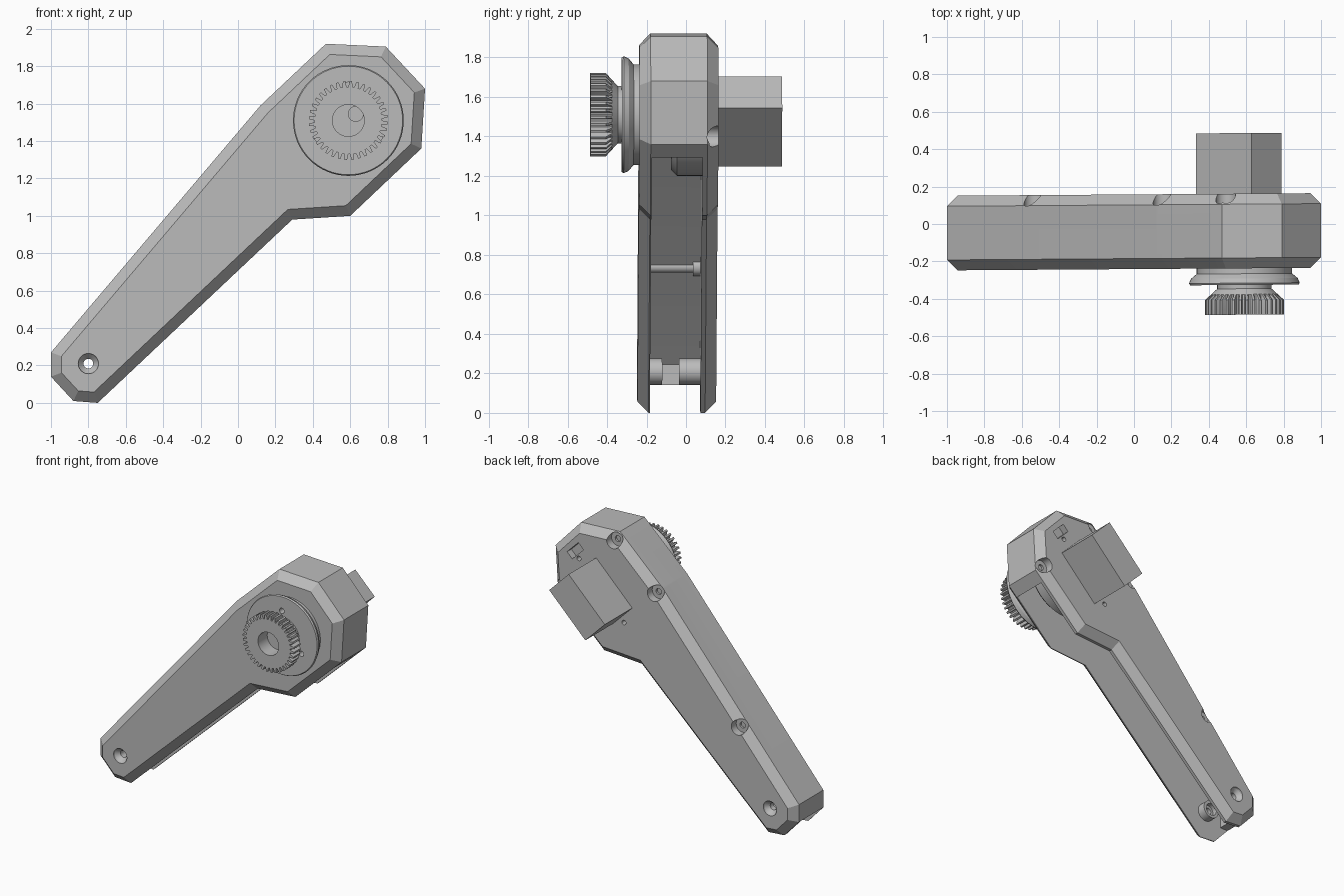
import bpy, bmesh
from math import sin, cos, pi, radians
from mathutils import Vector

old = bpy.data.objects.get("Cube")
if old:
    bpy.data.objects.remove(old, do_unlink=True)

grey = bpy.data.materials.new("plain grey")
grey.use_nodes = True
COLOUR = (0.5, 0.5, 0.5, 1)
grey.diffuse_color = COLOUR
grey.node_tree.nodes["Principled BSDF"].inputs["Base Color"].default_value = COLOUR

LEAN = 0.007          # the arm leans slightly in y along its length
parts = []


# ---- helpers: 2D outlines in (x, z), lofted along y ----
def circle(centre, r, n=40):
    return [(centre[0] + r * cos(2 * pi * i / n), centre[1] + r * sin(2 * pi * i / n))
            for i in range(n)]


def rect(centre, length, width, angle):
    c, s = cos(radians(angle)), sin(radians(angle))
    corners = [(-1, -1), (1, -1), (1, 1), (-1, 1)]
    return [(centre[0] + (a * length * c - b * width * s) / 2,
             centre[1] + (a * length * s + b * width * c) / 2) for a, b in corners]


def inset(poly, dists):
    """Move every edge of a counterclockwise outline inward by its own distance."""
    lines = []
    for i, p in enumerate(poly):
        a, b = Vector(p), Vector(poly[(i + 1) % len(poly)])
        d = (b - a).normalized()
        lines.append((a + Vector((-d.y, d.x)) * dists[i], d))
    out = []
    for i, (p, d) in enumerate(lines):
        q, e = lines[i - 1]
        t = ((p - q).x * d.y - (p - q).y * d.x) / (e.x * d.y - e.y * d.x)
        out.append(tuple(q + e * t))
    return out


def loft(name, rows, closed_loop=False):
    """rows: list of (y, outline); closed_loop joins last row to first (tubes)."""
    bm = bmesh.new()
    rings = [[bm.verts.new((x, y + LEAN * x, z)) for x, z in poly] for y, poly in rows]
    pairs = list(zip(rings, rings[1:]))
    if closed_loop:
        pairs.append((rings[-1], rings[0]))
    else:
        bm.faces.new(rings[0])
        bm.faces.new(rings[-1])
    for a, b in pairs:
        n = len(a)
        for i in range(n):
            j = (i + 1) % n
            bm.faces.new((a[i], a[j], b[j], b[i]))
    bmesh.ops.recalc_face_normals(bm, faces=bm.faces)
    me = bpy.data.meshes.new(name)
    bm.to_mesh(me)
    bm.free()
    me.materials.append(grey)
    ob = bpy.data.objects.new(name, me)
    bpy.context.collection.objects.link(ob)
    parts.append(ob)
    return ob


def lathe(name, centre, profile, n=40, closed_loop=False):
    return loft(name, [(y, circle(centre, r, n)) for r, y in profile], closed_loop)


def cut(target, cutters):
    for c in cutters:
        c.hide_render = True
        m = target.modifiers.new("cut", 'BOOLEAN')
        m.operation, m.solver, m.object = 'DIFFERENCE', 'EXACT', c
    dg = bpy.context.evaluated_depsgraph_get()
    new = bpy.data.meshes.new_from_object(target.evaluated_get(dg))
    target.modifiers.clear()
    target.data = new
    for c in cutters:
        parts.remove(c)
        bpy.data.objects.remove(c, do_unlink=True)


# ---- main dimensions ----
outline = [(-1, .14), (-.88, .01), (-.75, 0), (.29, .98), (.6, 1.0), (.98, 1.36),
           (1, 1.68), (.79, 1.905), (.47, 1.92), (.12, 1.59), (-1, .27)]
FRONT, BACK, BEVEL = -.241, .158, .056
IN_FRONT, IN_BACK = -.178, .078
HUB, PIVOT = (.59, 1.51), (-.8, .21)
screws = [(-.535, .74), (.155, 1.555), (.49, 1.86), (.93, 1.4)]

# ---- arm housing: bevelled plate, hollow and open along its underside ----
small = inset(outline, [BEVEL] * len(outline))
housing = loft("arm_housing", [(FRONT, small), (FRONT + BEVEL, outline),
                               (BACK - BEVEL, outline), (BACK, small)])
walls = [-.3] * 5 + [.066] * 6
cutters = [
    loft("cavity_cutter", [(IN_FRONT, inset(outline, walls)), (IN_BACK, inset(outline, walls))]),
    loft("end_cutter", [(IN_FRONT, rect((-.9, 0), .5, .28, 0)),
                        (IN_BACK, rect((-.9, 0), .5, .28, 0))]),
    lathe("pivot_cutter", PIVOT, [(.058, FRONT - .02), (.052, FRONT + .012), (.026, FRONT + .04),
                                  (.026, BACK - .04), (.052, BACK - .012), (.058, BACK + .02)]),
    loft("socket_cutter", [(BACK - .05, rect((.80, 1.71), .13, .06, 135)),
                           (BACK + .05, rect((.80, 1.71), .13, .06, 135))]),
]
for p in screws:
    cutters.append(lathe("screw_cutter", p, [(.022, .084), (.022, .1), (.053, .1), (.053, .3)], 32))
for p in [(.40, 1.28), (.77, 1.66)]:
    cutters.append(lathe("pin_cutter", p, [(.017, .12), (.017, .3)], 20))
cut(housing, cutters)

# ---- inside: screw posts, pivot bosses, motor ----
for i, p in enumerate(screws):
    lathe("screw_post_%d" % (i + 1), p,
          [(.03, IN_FRONT - .01), (.03, .04), (.046, .04), (.046, IN_BACK + .003)], 24)
for name, y0, y1 in [("front_pivot_boss", IN_FRONT - .01, -.115), ("back_pivot_boss", -.03, IN_BACK + .01)]:
    lathe(name, PIVOT, [(.026, y0), (.066, y0), (.066, y1), (.045, y1),
                        (.045, (y0 + y1) / 2), (.026, (y0 + y1) / 2)], 32, True)
lathe("motor_body", HUB, [(.28, -.08), (.31, -.05), (.31, IN_BACK + .01)], 48)

# ---- motor box on the back ----
box = rect((.56, 1.475), .42, .226, 45)
loft("motor_box", [(BACK - .03, box), (.482, box)])

# ---- hub flange with three small screw holes ----
flange = lathe("hub_flange", HUB, [(.255, FRONT + .03), (.255, -.27), (.285, -.295),
                                   (.296, -.32), (.29, -.33)], 64)
holes = [lathe("flange_cutter", (HUB[0] + .185 * cos(a), HUB[1] + .185 * sin(a)),
               [(.02, -.4), (.02, -.28)], 20)
         for a in (pi / 2, pi * 7 / 6, -pi / 6)]
cut(flange, holes)


# ---- toothed wheel with a bore ----
def teeth(root, tip, count=36):
    pts = []
    for i in range(count):
        for step, r in ((0, root), (.3, root), (.45, tip), (.8, tip)):
            a = 2 * pi * (i + step) / count
            pts.append((HUB[0] + r * cos(a), HUB[1] + r * sin(a)))
    return pts


wheel = loft("toothed_wheel", [(-.325, teeth(.145, .145)), (-.35, teeth(.145, .145)),
                               (-.38, teeth(.178, .178)), (-.41, teeth(.18, .211)),
                               (-.489, teeth(.18, .211)), (-.489, teeth(.085, .085)),
                               (-.38, teeth(.085, .085))])
cut(wheel, [lathe("shaft_cutter", (.63, 1.545), [(.04, -.42), (.04, -.34)], 24)])

# ---- smooth the round parts, keep edges sharp ----
bpy.ops.object.select_all(action='DESELECT')
for ob in parts:
    ob.select_set(True)
bpy.context.view_layer.objects.active = housing
bpy.ops.object.shade_smooth_by_angle(angle=radians(22))
